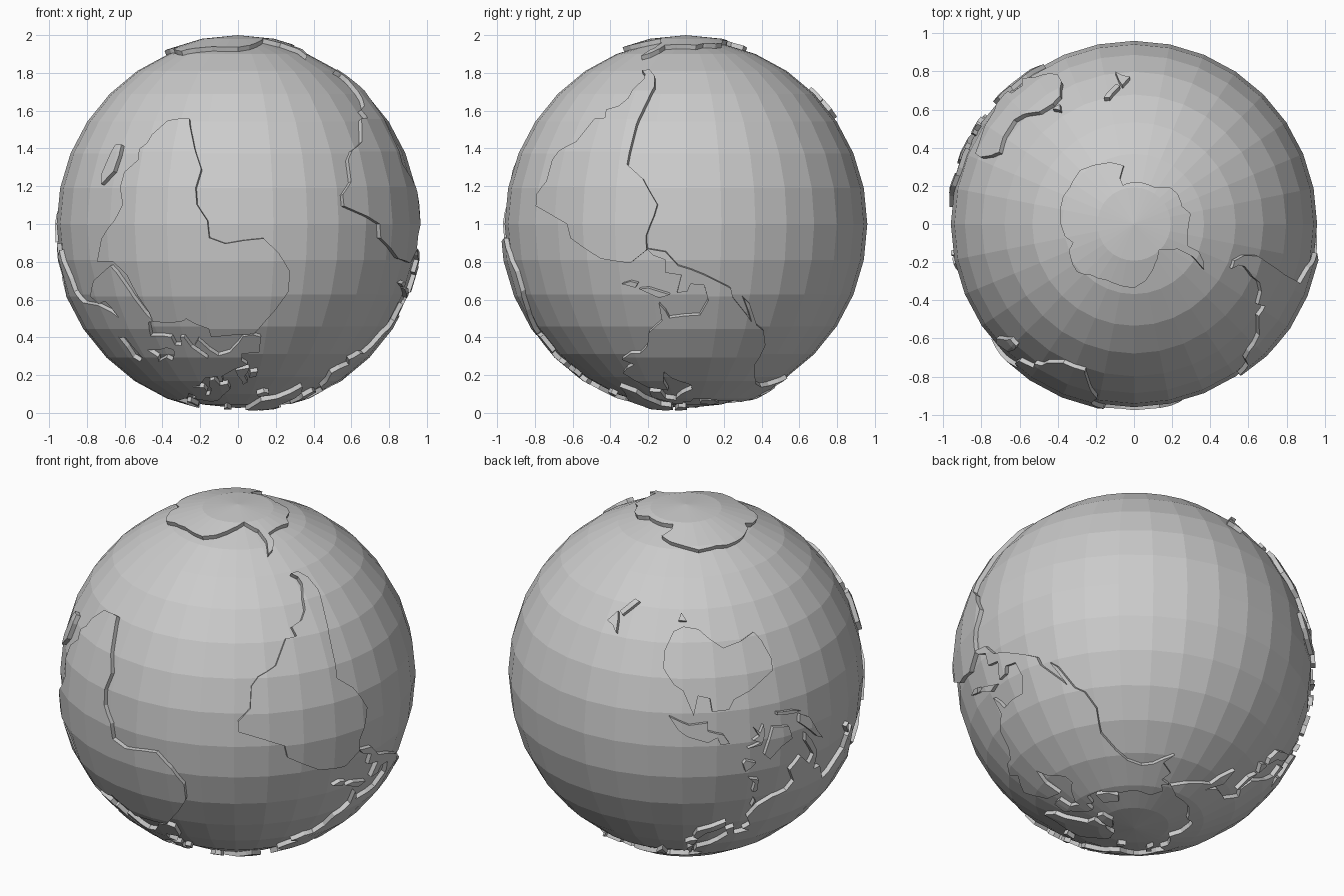
import bpy, bmesh, math
from mathutils import Vector
from mathutils.geometry import tessellate_polygon

STEP = 11.25                    # 32 segments x 16 rings
SEA, LAND, TALL = 0.96, 0.985, 1.015

grey = bpy.data.materials.new("plain grey")
grey.diffuse_color = (0.6, 0.6, 0.6, 1)

# Ocean ball, south pole at the top
bpy.ops.mesh.primitive_uv_sphere_add(segments=32, ring_count=16, radius=SEA, location=(0, 0, 1))
ocean = bpy.context.object
ocean.name = "ocean_ball"
ocean.scale.z = TALL
ocean.data.materials.append(grey)


def corner(i, j):
    lon, lat = math.radians(i * STEP), math.radians(j * STEP)
    return Vector((-math.cos(lat) * math.sin(lon), -math.cos(lat) * math.cos(lon), -TALL * math.sin(lat))) * LAND


def on_facet(lon, lat):
    """Longitude and latitude to a point on the faceted land surface."""
    u, v = lon / STEP, lat / STEP
    i, j = math.floor(u), math.floor(v)
    u, v = u - i, v - j
    return corner(i, j).lerp(corner(i + 1, j), u).lerp(corner(i, j + 1).lerp(corner(i + 1, j + 1), u), v)


def land(name, coast, holes=()):
    """Raised plate: fill the flat outline, slice on the facet grid, wrap, add shore walls."""
    loops = [[Vector((a, b, 0)) for a, b in c] for c in (coast, *holes)]
    bm = bmesh.new()
    verts = [bm.verts.new(p) for loop in loops for p in loop]
    for tri in tessellate_polygon(loops):
        bm.faces.new([verts[k] for k in tri])
    for axis in (0, 1):
        vals = [p[axis] for p in loops[0]]
        for k in range(math.ceil(min(vals) / STEP), math.floor(max(vals) / STEP) + 1):
            co, no = Vector(), Vector()
            co[axis], no[axis] = k * STEP, 1
            bmesh.ops.bisect_plane(bm, geom=bm.verts[:] + bm.edges[:] + bm.faces[:],
                                   plane_co=co, plane_no=no, dist=1e-4)
    for v in bm.verts:
        v.co = on_facet(v.co.x, v.co.y)
    bmesh.ops.remove_doubles(bm, verts=bm.verts[:], dist=1e-4)
    bm.normal_update()
    for f in bm.faces:
        if f.normal.dot(f.calc_center_median()) < 0:
            f.normal_flip()
    shore = [e for e in bm.edges if len(e.link_faces) == 1]
    wall = bmesh.ops.extrude_edge_only(bm, edges=shore)["geom"]
    for v in wall:
        if isinstance(v, bmesh.types.BMVert):
            v.co *= 0.955 / LAND
    mesh = bpy.data.meshes.new(name)
    bm.to_mesh(mesh)
    bm.free()
    mesh.materials.append(grey)
    ob = bpy.data.objects.new(name, mesh)
    ob.location.z = 1
    bpy.context.collection.objects.link(ob)


# Polar continent
land("polar_land", [
    (180, -77), (164, -77.5), (163, -75), (170, -71.5), (160, -69.5), (148, -68), (135, -66), (120, -66.7),
    (110, -66), (95, -66.5), (80, -68), (73, -70), (68, -68), (58, -67), (50, -66.5), (40, -69), (25, -70.5),
    (0, -70), (-12, -72), (-28, -76), (-45, -79), (-60, -74.5), (-61, -69), (-57, -63.5), (-62, -65), (-67, -68),
    (-68, -72), (-80, -73), (-90, -73), (-100, -72), (-110, -74), (-125, -73.5), (-135, -74), (-150, -77),
    (-180, -77), (-180, -90), (180, -90)])

# Southern continents
land("africa", [
    (-6, 35.8), (-10, 31), (-13, 27.5), (-17, 21), (-17, 14.7), (-13, 9), (-8, 4.4), (-2, 5), (4, 6), (9, 4.2),
    (9.5, -1), (13, -6), (13.5, -11), (12, -17), (15, -24), (18, -32), (18.5, -34), (22, -34), (27, -33.3),
    (32, -28.5), (33, -25.5), (35.5, -23.5), (35, -20), (40, -16), (40.5, -11), (39, -6), (42, -1), (48, 4.5),
    (51, 11.5), (43.5, 11.5), (39, 15.5), (37, 20), (33, 28), (32.5, 31.3), (25, 31.7), (20, 31), (19, 30.3),
    (15.5, 32.2), (11, 33.7), (10.5, 37), (0, 36)])
land("south_america", [
    (-77.5, 8), (-72, 12), (-62, 10.6), (-51, 4.3), (-50, 0), (-44, -2.5), (-35.2, -5.5), (-35, -9), (-39, -13),
    (-39.5, -20), (-42, -23), (-48.5, -26), (-53.5, -34), (-58, -34.3), (-57, -37.5), (-62, -39), (-65, -42),
    (-66, -46), (-69, -50.5), (-68.5, -53), (-65.5, -54.8), (-70, -55), (-74, -52), (-75.5, -47), (-73.5, -40),
    (-71.5, -32), (-70.3, -18.5), (-76, -14), (-81, -6), (-80, -2.5), (-77.5, 3.5)])
land("australia", [
    (114, -22), (113.5, -26), (115.7, -32), (118, -35), (124, -33), (131, -31.5), (136, -34.8), (140, -38),
    (146, -39), (150, -37.3), (153, -31), (153, -25.5), (149, -20.5), (146, -18.8), (142.5, -10.8), (141, -17),
    (137, -16), (136.5, -12), (131, -12), (129, -15), (122.5, -17.5)])

# North America
land("north_america", [
    (-168, 65.7), (-161, 64.5), (-165, 61.5), (-158, 58.5), (-163, 55), (-152, 59.3), (-145, 60.2), (-136, 58.3),
    (-130, 54.5), (-124, 48.4), (-124.2, 40.3), (-120.6, 34.5), (-117, 32.5), (-112.2, 25), (-109.7, 23),
    (-114.7, 31.5), (-106, 23), (-105, 20), (-96, 15.8), (-91.5, 14), (-87.5, 12.8), (-83.5, 8.5), (-77.5, 7.5),
    (-79.5, 9.5), (-83.5, 11), (-83.3, 15), (-88.5, 15.8), (-87, 21.4), (-90.5, 21), (-91.5, 18.6), (-96, 19),
    (-97.6, 24), (-95, 29), (-89.5, 29.3), (-84, 30), (-82.7, 27.5), (-80.7, 25.2), (-81.3, 31), (-75.7, 35.3),
    (-74, 40.5), (-70, 43.5), (-65.5, 43.5), (-60, 46), (-65, 48.5), (-60, 50.2), (-56, 52.5), (-62, 57.5),
    (-65, 60.3), (-78, 62.3), (-77, 57), (-79, 52), (-82.5, 55), (-93, 58.8), (-94, 61.5), (-87, 64.5),
    (-82, 67.5), (-82, 69.5), (-94, 71.5), (-96, 68.2), (-110, 68), (-115, 69), (-128, 70.3), (-141, 69.7),
    (-156.5, 71.3), (-166, 68.5), (-162, 66.3)])
land("greenland", [
    (-44, 60), (-52, 64), (-54, 69.5), (-58, 75), (-70, 76.5), (-65, 80.5), (-35, 83.5), (-15, 81), (-20, 75),
    (-22, 70.5), (-33, 68), (-41, 64)])

# Europe and Asia, in three stretches of coast with two inland seas
west_coast = [
    (32.5, 31.2), (34.5, 31.5), (36, 36.5), (30.5, 36.5), (27, 37), (26.5, 40), (23.5, 40.3), (23, 37), (21.5, 37),
    (19.5, 41), (13.5, 45.5), (13, 44), (18, 40.3), (16, 38), (12, 42), (8.5, 44.3), (3.5, 43), (-0.5, 39),
    (-2, 36.8), (-5.5, 36), (-9, 37), (-9, 43), (-1.8, 43.5), (-1.5, 46.5), (-4.5, 48.4), (1.5, 50.5), (8.5, 54),
    (8.5, 57), (10.5, 57), (11, 54.2), (18, 54.8), (21.5, 57.5), (24, 59.3), (29.5, 60), (22, 60.4), (21.5, 63),
    (25, 65.5), (21.5, 65.2), (17.5, 61.5), (18, 59.5), (16, 56.2), (13, 55.5), (11, 59), (6, 58.2), (5, 61.5),
    (12, 66), (18, 69.5), (26, 71)]
north_east_coast = [
    (40, 67.5), (34, 66.5), (38, 64.3), (44, 67), (60, 69), (68, 68.5), (70, 73), (80, 73), (104, 77.5), (113, 74),
    (130, 71), (140, 72.5), (160, 69.7), (180, 69), (190, 66), (178, 63), (163, 59.5), (162, 56), (157, 51.2),
    (156, 57), (163, 62), (155, 59.3), (143, 59.3), (136, 54.5), (141, 53), (140, 48.5), (131, 43), (127.5, 39.5),
    (129.3, 36), (126.3, 34.5), (125, 39.5), (118, 39), (122, 37), (119.5, 35), (122, 30.5), (119, 25.5)]
south_coast = [
    (114, 22.3), (108.5, 21.5), (106, 18.5), (109, 13), (105, 9), (101, 13), (99.5, 10), (103.5, 4), (103.5, 1.3),
    (100.5, 5), (98, 9), (97.5, 16.5), (94.3, 16.5), (91, 22.5), (87, 21.3), (80.3, 15.5), (80, 11), (77.5, 8),
    (73, 17), (72, 21), (67, 24.8), (57, 25.7), (51, 28), (48, 30), (50.5, 26), (52, 24.2), (56.3, 25.2),
    (59.8, 22.5), (55, 17.5), (45, 12.8), (43, 15), (39, 21), (35, 28)]
black_sea = [(28, 42), (28.7, 44), (31, 46.5), (33, 45), (39, 47), (37.5, 44.8), (41.5, 42), (35, 42), (31, 41.2)]
caspian_sea = [(47, 45), (51, 47), (53, 45), (53, 41), (54, 37), (50, 37.3), (49, 41)]
land("eurasia", west_coast + north_east_coast + south_coast, (black_sea, caspian_sea))

# Islands
land("baffin_island", [(-64, 63), (-72, 63.5), (-73, 67.5), (-88, 70.5), (-86, 73.5), (-78, 73), (-62, 66.5)])
land("ellesmere_island", [(-80, 76.3), (-90, 77), (-92, 81), (-70, 83), (-63, 82.3), (-75, 78.5)])
land("victoria_island", [(-104, 69), (-116, 69.7), (-124, 71.5), (-122, 74), (-105, 73)])
land("iceland", [(-22.5, 64), (-24, 65.7), (-16, 66.4), (-14, 65), (-18.5, 63.5)])
land("great_britain", [(-5.5, 50), (1.3, 51.2), (0, 54), (-2, 56), (-3, 58.6), (-5.5, 57), (-3.5, 54), (-5, 52)])
land("ireland", [(-10, 51.7), (-6.3, 52.2), (-6, 54.7), (-9.5, 54.2)])
land("spitsbergen", [(15, 76.7), (11, 79.5), (25, 80), (21, 78)])
land("novaya_zemlya", [(52, 71), (57, 70.7), (60, 74), (68, 76.7), (56, 75)])
land("cuba", [(-84.5, 22), (-81, 23.1), (-74.3, 20.2), (-77.5, 19.9)])
land("hispaniola", [(-74, 18.4), (-73, 19.8), (-68.5, 18.6), (-71.5, 17.8)])
land("madagascar", [(44, -25), (47, -25), (50.3, -15.5), (49.2, -12.2), (44.5, -16.3), (43.5, -22)])
land("sri_lanka", [(80, 9.7), (81.8, 7), (80.3, 6)])
land("sumatra", [(95.3, 5.6), (98, 4.3), (103.5, -0.8), (106, -3), (105.5, -5.8), (102, -3.8), (98.7, 1.7)])
land("java", [(105.3, -6.7), (108.5, -6.6), (114.4, -7.7), (114.4, -8.6), (108, -7.7)])
land("borneo", [(109, 1.5), (113, 3.2), (117, 7), (119, 5), (117.8, 1), (116, -4), (110.3, -3)])
land("sulawesi", [(119.4, -5.4), (119, -2.5), (120.3, 1.2), (125, 1.5), (120.5, 0.3), (123.3, -1), (121, -2),
                  (122.7, -5), (120.7, -3)])
land("new_guinea", [(131, -0.9), (134, -0.8), (135, -3.3), (138, -1.7), (144.5, -3.9), (147.5, -6.2), (150.5, -10.5),
                    (144, -7.7), (138, -8.3), (138, -5.5), (133, -4)])
land("luzon", [(120.5, 18.5), (122.2, 18.5), (121.7, 15), (124, 12.7), (120.5, 14)])
land("mindanao", [(122, 7.2), (123.5, 8.6), (125.5, 9.8), (126.4, 7), (125.5, 5.8)])
land("taiwan", [(120.2, 23), (121.5, 25.2), (121, 22)])
land("honshu", [(130, 31.3), (130, 33.5), (132.5, 35.4), (137, 37.2), (140, 41), (142, 39.5), (140.7, 35.6),
                (136, 33.6)])
land("hokkaido", [(140, 41.6), (141.7, 45.4), (145.4, 43.3), (143, 42)])
land("sakhalin", [(142, 46), (142, 53.5), (143, 54.2), (144.5, 49), (143, 47)])
land("tasmania", [(144.7, -40.8), (148.2, -40.9), (147, -43.5)])
land("north_new_zealand", [(173, -34.6), (174, -39), (175.2, -41.5), (178.4, -37.8), (175.5, -36.8)])
land("south_new_zealand", [(172.7, -40.6), (166.6, -46), (169, -46.6), (174.2, -41.7)])
